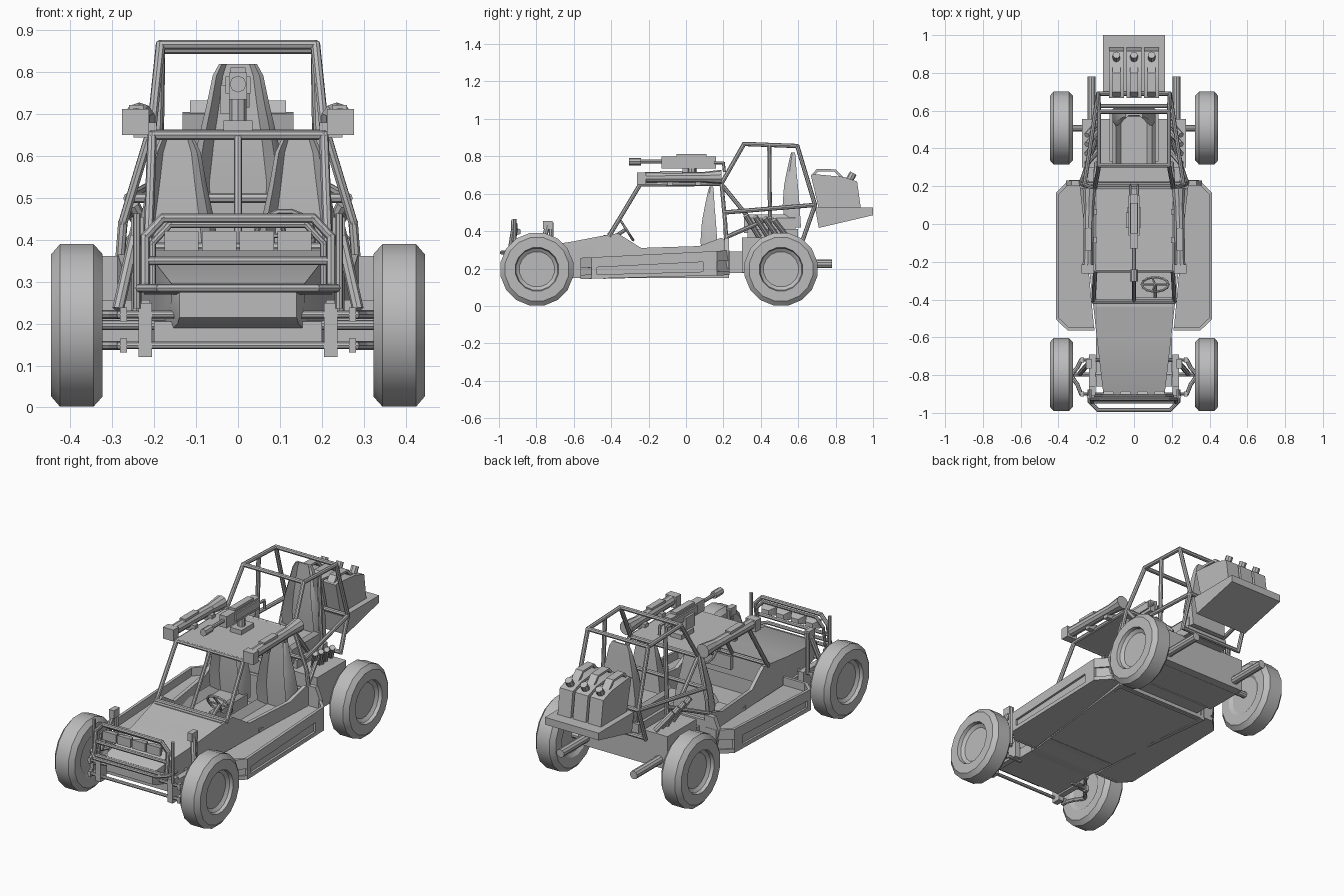
import bpy, bmesh, math
from mathutils import Vector, Matrix

if "Cube" in bpy.data.objects:
    bpy.data.objects.remove(bpy.data.objects["Cube"])

grey = bpy.data.materials.new("plain grey")
grey.diffuse_color = (0.5, 0.5, 0.5, 1)
grey.use_nodes = True
grey.node_tree.nodes["Principled BSDF"].inputs["Base Color"].default_value = grey.diffuse_color


def loft(bm, rings):
    """Skin a row of equal-length point rings and cap both ends."""
    rows = [[bm.verts.new(p) for p in r] for r in rings]
    n = len(rows[0])
    for a, b in zip(rows, rows[1:]):
        for i in range(n):
            bm.faces.new((a[i], a[(i + 1) % n], b[(i + 1) % n], b[i]))
    bm.faces.new(rows[0][::-1])
    bm.faces.new(rows[-1])


def prism(bm, pts, vec):
    loft(bm, [pts, [Vector(p) + Vector(vec) for p in pts]])


def box(bm, x0, x1, y0, y1, z0, z1):
    prism(bm, [(x0, y0, z0), (x1, y0, z0), (x1, y1, z0), (x0, y1, z0)], (0, 0, z1 - z0))


def cyl(bm, p, q, r, n=8, r2=None):
    p, q = Vector(p), Vector(q)
    m = Matrix.Translation((p + q) / 2) @ (q - p).to_track_quat('Z', 'Y').to_matrix().to_4x4()
    bmesh.ops.create_cone(bm, cap_ends=True, segments=n, radius1=r,
                          radius2=r if r2 is None else r2, depth=(q - p).length, matrix=m)


def tube(bm, pts, r=0.01, n=8):
    for a, b in zip(pts, pts[1:]):
        d = (Vector(b) - Vector(a)).normalized() * r * 0.4
        cyl(bm, Vector(a) - d, Vector(b) + d, r, n)


def finish(bm, name, mirror=False):
    if mirror:
        g = bmesh.ops.duplicate(bm, geom=bm.verts[:] + bm.edges[:] + bm.faces[:])["geom"]
        bmesh.ops.scale(bm, vec=(-1, 1, 1), verts=[v for v in g if isinstance(v, bmesh.types.BMVert)])
    bmesh.ops.recalc_face_normals(bm, faces=bm.faces[:])
    me = bpy.data.meshes.new(name)
    bm.to_mesh(me)
    bm.free()
    me.materials.append(grey)
    me.polygons.foreach_set("use_smooth", [True] * len(me.polygons))
    me.set_sharp_from_angle(angle=math.radians(32))
    bpy.context.collection.objects.link(bpy.data.objects.new(name, me))


def hull_w(y):
    return 0.16 + (y + 0.92) * 0.114


# wheels: lathed tyre and dished rim
profile = [(.335, .10), (.323, .118), (.323, .173), (.345, .198), (.425, .198),
           (.446, .173), (.446, .118), (.428, .113), (.415, .095)]
for name, wy in (("front_wheels", -0.797), ("rear_wheels", 0.508)):
    bm = bmesh.new()
    loft(bm, [[(x, wy + r * math.cos(a), .196 + r * math.sin(a))
               for a in [math.tau * (i + .5) / 16 for i in range(16)]] for x, r in profile])
    finish(bm, name, True)

# nose with hood
bm = bmesh.new()
loft(bm, [[(-w * k, y, z0), (w * k, y, z0), (w, y, zm), (w, y, z1), (-w, y, z1), (-w, y, zm)]
          for y, w, k, z0, zm, z1 in ((-.95, .14, 1, .215, .25, .275), (-.92, .16, .9, .20, .25, .297),
                                      (-.62, .195, 1, .15, .22, .342), (-.43, .216, 1, .145, .22, .378))])
finish(bm, "hood_and_nose")

# open cockpit tub: floor, rear wall, side walls
bm = bmesh.new()
prism(bm, [(-hull_w(-.56), -.56, .145), (hull_w(-.56), -.56, .145), (.285, .23, .155), (-.285, .23, .155)], (0, 0, .02))
box(bm, -.27, .27, .205, .225, .15, .33)
finish(bm, "cockpit_floor")
bm = bmesh.new()
edge = [(-.43, .378), (-.365, .388), (-.24, .31), (.07, .32), (.19, .365), (.23, .33)]
loft(bm, [[(hull_w(y), y, .15), (hull_w(y), y, z), (hull_w(y) - .02, y, z), (hull_w(y) - .02, y, .15)]
          for y, z in edge])
finish(bm, "cockpit_sides", True)

# dashboard, steering wheel
bm = bmesh.new()
box(bm, -.205, .205, -.44, -.41, .26, .38)
box(bm, .0, .205, -.42, -.39, .30, .375)
finish(bm, "dashboard")
bm = bmesh.new()
c, u = Vector((.112, -.32, .41)), Vector((0, .54, -.84))
rim = [c + Vector((.07 * math.cos(a), 0, 0)) + u * .07 * math.sin(a)
       for a in [math.tau * i / 14 for i in range(15)]]
tube(bm, rim, .007, 6)
for i in (0, 4, 7, 10):
    tube(bm, [c, rim[i]], .006, 6)
tube(bm, [c, (.112, -.42, .345)], .01)
finish(bm, "steering_wheel")

# side pods: floor tray, lip wall, framed side panel, raised rear wall
bm = bmesh.new()
plan = [(.21, -.565), (.35, -.565), (.413, -.505), (.413, .165), (.345, .232), (.285, .232)]


def low(y):
    return .144 + (y + .565) * .026


def high(y):
    return .257 + (y + .565) * .05


loft(bm, [[(x - (.012 if x > .3 else 0), y, f(y)) for x, y in plan]
          for f in (low, lambda y: high(y) - .045)])
for (xa, ya), (xb, yb) in zip(plan, plan[1:]):
    d = Vector((ya - yb, xb - xa, 0)).normalized() * .016
    loft(bm, [[(x, y, high(y) - .055), (x, y, high(y)), (x + d.x, y + d.y, high(y)),
               (x + d.x, y + d.y, high(y) - .055)] for x, y in ((xa, ya), (xb, yb))])
    loft(bm, [[(x, y, low(y)), (x, y, low(y) + .022), (x + d.x, y + d.y, low(y) + .022),
               (x + d.x, y + d.y, low(y))] for x, y in ((xa, ya), (xb, yb))])
box(bm, .397, .413, -.505, -.475, .15, .25)
box(bm, .397, .413, .09, .165, .165, .28)
prism(bm, [(.275, .205, .2), (.275, .205, .362), (.33, .205, .362), (.36, .205, .29), (.345, .205, .2)], (0, .025, 0))
finish(bm, "side_pods", True)


def seat(name, cx, y, z0, z1, s, cushion, mirror):
    """Bucket seat: hollow back lofted upward, cushion with side bolsters."""
    bm = bmesh.new()
    rings = []
    for t, w, d, lean in ((0, .10, .085, 0), (.3, .105, .09, .01), (.55, .088, .075, .02),
                          (.75, .07, .052, .03), (.93, .056, .032, .035), (1, .042, .02, .04)):
        w *= s
        yb, z = y + .08 - lean * .75 * s, z0 + (z1 - z0) * t
        rings.append([(cx + a * w, yb - b * d, z) for a, b in
                      ((-1, 0), (-1, .7), (-.85, 1), (-.6, .4), (.6, .4), (.85, 1), (1, .7), (1, 0))])
    loft(bm, rings)
    y0, zc = cushion
    w = .105 * s
    prism(bm, [(cx + a * w, y0, zc + b) for a, b in
               ((-1, -.06), (-1, .02), (-.85, .04), (-.6, 0), (.6, 0), (.85, .04), (1, .02), (1, -.06))],
          (0, y + .05 - y0, 0))
    finish(bm, name, mirror)


seat("front_seats", .145, .095, .22, .638, 1, (-.17, .23), True)
seat("gunner_seat", 0, .535, .42, .82, 1.08, (.31, .45), False)

# roof and roll cage
bm = bmesh.new()
box(bm, -.205, .205, -.25, .195, .642, .66)
finish(bm, "roof_panel")
bm = bmesh.new()
for path in ([(.215, -.41, .375), (.205, -.245, .65), (.207, .19, .652)],
             [(.21, .19, .655), (.275, .21, .44), (.29, .22, .25)],
             [(.207, .19, .655), (.185, .31, .866), (.185, .595, .855), (.19, .69, .54), (.19, .625, .355)],
             [(.185, .445, .86), (.20, .45, .37)],
             [(.262, .21, .5), (.19, .69, .54)],
             [(.28, .22, .37), (.20, .45, .47)],
             [(.207, .19, .65), (.20, .32, .49)]):
    tube(bm, path, .0115)
finish(bm, "roll_cage_sides", True)
bm = bmesh.new()
for w, y, z in ((.205, -.245, .65), (.207, .19, .652), (.185, .31, .866), (.185, .595, .855),
                (.19, .69, .54), (.262, .21, .5), (.19, .625, .36), (.215, -.41, .382)):
    tube(bm, [(-w, y, z), (w, y, z)], .0115)
tube(bm, [(0, -.245, .65), (0, -.41, .38)], .01)
finish(bm, "roll_cage_crossbars")

# engine box, axles, exhausts, intake pipes
bm = bmesh.new()
box(bm, -.275, .275, .30, .555, .18, .365)
box(bm, -.24, .24, .22, .31, .175, .29)
box(bm, -.13, .13, .33, .60, .36, .41)
finish(bm, "engine_box")
bm = bmesh.new()
cyl(bm, (-.35, .508, .197), (.35, .508, .197), .018, 10)
cyl(bm, (-.345, -.797, .197), (.345, -.797, .197), .012, 10)
finish(bm, "axles")
bm = bmesh.new()
cyl(bm, (.225, .53, .225), (.225, .78, .225), .023, 10)
finish(bm, "exhausts", True)
bm = bmesh.new()
for i in range(4):
    y = .36 + i * .05
    cyl(bm, (.19, y + .03, .37), (.25, y - .04, .485 - i * .008), .015)
finish(bm, "intake_pipes", True)

# rear rack with three fuel cans
bm = bmesh.new()
prism(bm, [(-.165, .69, .525), (-.165, 1, .525), (-.165, 1, .485), (-.165, .71, .417)], (.33, 0, 0))
finish(bm, "rear_rack")
bm = bmesh.new()
for x in (-.093, 0, .093):
    prism(bm, [(x - .04, y, z) for y, z in ((.71, .52), (.667, .70), (.68, .705), (.84, .69),
                                            (.915, .665), (.935, .52))], (.08, 0, 0))
    prism(bm, [(x - .022, y, z) for y, z in ((.672, .70), (.70, .733), (.80, .73), (.845, .685), (.825, .685),
                                             (.793, .718), (.708, .72), (.69, .70))], (.044, 0, 0))
    cyl(bm, (x, .875, .675), (x, .895, .71), .02, 8)
finish(bm, "fuel_cans")

# roof launchers: square muzzle, tube, flared tail
bm = bmesh.new()
box(bm, .213, .277, -.262, -.215, .65, .713)
cyl(bm, (.245, -.22, .687), (.238, .12, .688), .028, 10)
cyl(bm, (.238, .09, .688), (.236, .19, .69), .028, 10, .038)
box(bm, .225, .26, -.14, -.02, .70, .722)
box(bm, .195, .25, -.10, -.07, .645, .68)
box(bm, .195, .25, .05, .08, .645, .68)
finish(bm, "roof_launchers", True)

# roof gun
bm = bmesh.new()
box(bm, -.022, .022, -.13, .16, .735, .80)
box(bm, -.03, .03, -.06, .15, .75, .79)
box(bm, -.018, .018, -.05, .11, .79, .812)
box(bm, -.042, -.02, -.02, .06, .70, .77)
cyl(bm, (0, -.12, .772), (0, -.30, .772), .010)
cyl(bm, (0, -.24, .772), (0, -.305, .772), .020)
cyl(bm, (0, .03, .655), (0, .03, .74), .02)
box(bm, -.035, .035, -.02, .09, .66, .685)
for s in (-.02, .02):
    tube(bm, [(s, .15, .765), (s, .20, .765), (s, .205, .72)], .008, 6)
finish(bm, "roof_gun")

# bull bar: two nested hoops, bars, forward bow
bm = bmesh.new()
for w, y, z, r in ((.222, -.925, .452, .011), (.204, -.91, .437, .008)):
    tube(bm, [(-w, y - .02, .28), (-w, y, z - .045), (-w + .042, y, z), (w - .042, y, z),
              (w, y, z - .045), (w, y - .02, .28)], r)
tube(bm, [(-.22, -.93, .35), (.22, -.93, .35)], .01)
tube(bm, [(-.22, -.94, .28), (.22, -.94, .28)], .01)
tube(bm, [(-.235, -.88, .285), (-.235, -.94, .285), (-.19, -.985, .285), (.19, -.985, .285),
          (.235, -.94, .285), (.235, -.88, .285)], .01)
finish(bm, "bull_bar")
bm = bmesh.new()
for x in (-.135, -.045, .045, .135):
    loft(bm, [[(x - w, y, .397 - h), (x + w, y, .397 - h), (x + w, y, .397 + h), (x - w, y, .397 + h)]
              for y, w, h in ((-.935, .041, .024), (-.915, .039, .022), (-.885, .022, .012))])
finish(bm, "spot_lights")

# front suspension: rails, cross rods, uprights, arms, shocks
bm = bmesh.new()
box(bm, .205, .237, -.90, -.69, .145, .235)
box(bm, .205, .237, -.91, -.86, .12, .25)
for y in (-.90, -.72):
    for z in (.148, .222):
        tube(bm, [(.18, y, z), (.285, y, z)], .009)
        box(bm, .265, .282, y - .012, y + .012, z - .017, z + .017)
        tube(bm, [(.28, y, z), (.30, (y - .8) / 2, z), (.335, -.80, z)], .011)
tube(bm, [(.242, -.72, .23), (.242, -.72, .44)], .012)
box(bm, .225, .255, -.765, -.715, .41, .455)
tube(bm, [(.242, -.74, .43), (.285, -.79, .24)], .014)
tube(bm, [(.242, -.915, .24), (.242, -.915, .46)], .009)
finish(bm, "front_suspension", True)
bm = bmesh.new()
for z in (.148, .222):
    tube(bm, [(-.27, -.90, z), (.27, -.90, z)], .009)
box(bm, -.2, .2, -.86, -.60, .15, .205)
finish(bm, "front_cross_member")
